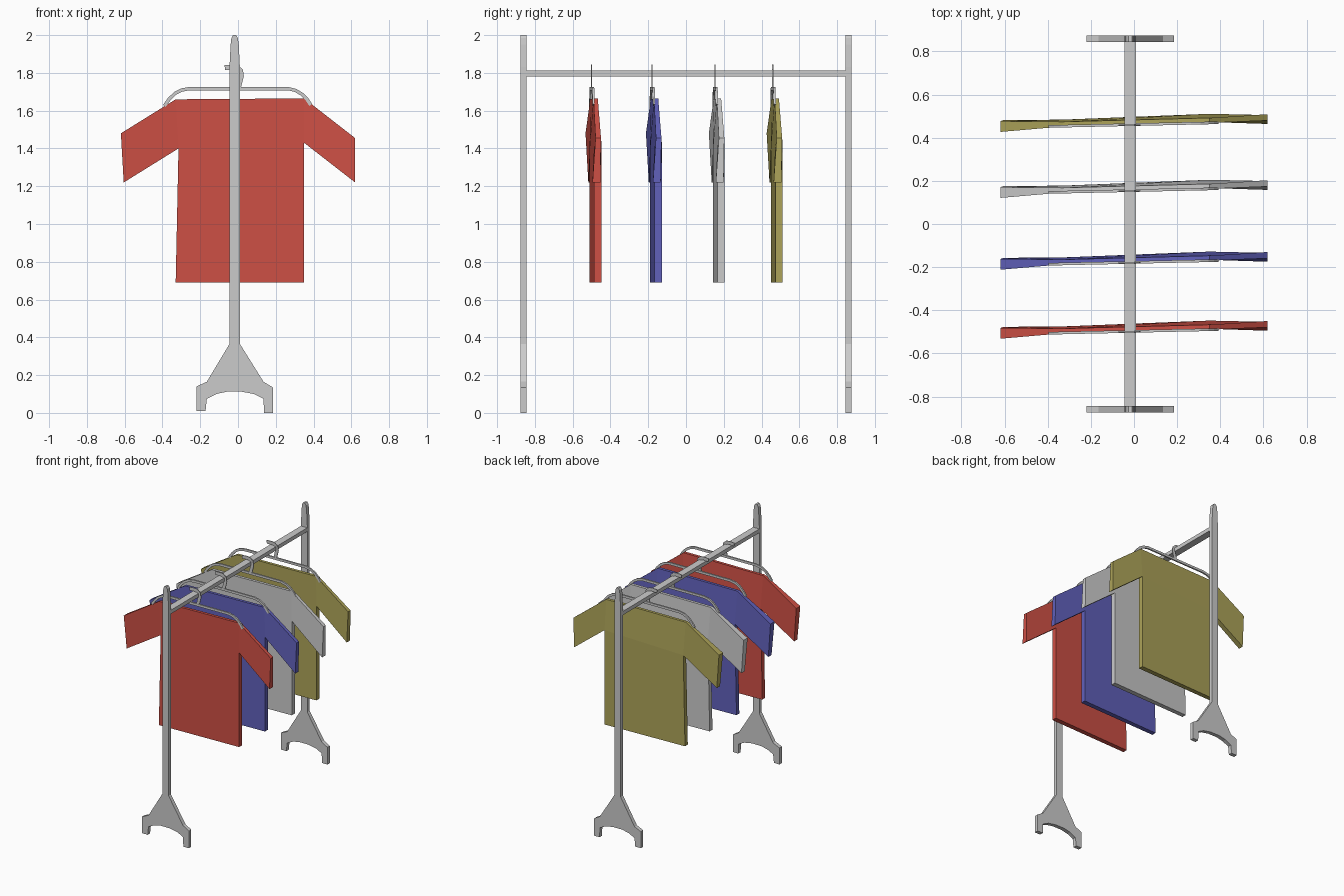
import bpy, bmesh, math
from mathutils import Vector

if "Cube" in bpy.data.objects:
    bpy.data.objects.remove(bpy.data.objects["Cube"])


def finish(name, bm, color=None):
    bmesh.ops.recalc_face_normals(bm, faces=bm.faces)
    me = bpy.data.meshes.new(name)
    bm.to_mesh(me)
    bm.free()
    ob = bpy.data.objects.new(name, me)
    bpy.context.collection.objects.link(ob)
    if color:
        mat = bpy.data.materials.new(name + "_cloth")
        mat.diffuse_color = (*color, 1)
        mat.use_nodes = True
        mat.node_tree.nodes["Principled BSDF"].inputs["Base Color"].default_value = mat.diffuse_color
        me.materials.append(mat)
    return ob


def slab(name, pts, faces, color=None, shift=0.0):
    """Closed sheet: pts are (x, z, y_front, y_back), faces index the front."""
    bm = bmesh.new()
    front = [bm.verts.new((x, yf + shift, z)) for x, z, yf, yb in pts]
    back = [bm.verts.new((x, yb + shift, z)) for x, z, yf, yb in pts]
    edges = [(f[i], f[(i + 1) % len(f)]) for f in faces for i in range(len(f))]
    for f in faces:
        bm.faces.new([front[i] for i in f])
        bm.faces.new([back[i] for i in reversed(f)])
    for a, b in edges:
        if (b, a) not in edges:      # outline only
            bm.faces.new((front[b], front[a], back[a], back[b]))
    return finish(name, bm, color)


def ribbon(name, path, width, thick, y, slope=0.0):
    """Flat strip following an (x, z) path."""
    p = [Vector(q) for q in path]
    left, right = [], []
    for i, q in enumerate(p):
        t = (p[min(i + 1, len(p) - 1)] - p[max(i - 1, 0)]).normalized()
        n = Vector((-t.y, t.x)) * width / 2
        left.append(q + n)
        right.append(q - n)
    pts = [(q.x, q.y, y + slope * q.x - thick / 2, y + slope * q.x + thick / 2)
           for q in left + right]
    k = len(p)
    return slab(name, pts, [(i, k + i, k + i + 1, i + 1) for i in range(k - 1)])


# End stands: post with rounded tip and two-footed base
CX = -0.017
profile = [(-0.22, 0.01), (-0.172, 0.01), (-0.165, 0.075), (-0.115, 0.1), (-0.06, 0.112),
           (0.02, 0.112), (0.085, 0.1), (0.135, 0.075), (0.138, 0.0), (0.185, 0.0),
           (0.185, 0.135), (0.135, 0.165), (0.01, 0.365), (0.01, 1.83), (0.004, 1.95),
           (-0.001, 1.985), (-0.01, 2.0), (-0.026, 2.0), (-0.035, 1.985), (-0.039, 1.95),
           (-0.045, 1.83), (-0.045, 0.365), (-0.165, 0.165), (-0.22, 0.14)]
for name, y in (("front_stand", -0.86), ("back_stand", 0.86)):
    slab(name, [(x, z, y - 0.015, y + 0.015) for x, z in profile],
         [tuple(range(len(profile)))])

# Hanging rail
slab("rail", [(x, z, -0.855, 0.855) for x, z in
              ((-0.045, 1.782), (0.01, 1.782), (0.01, 1.812), (-0.045, 1.812))],
     [(0, 1, 2, 3)])

# Shirt outline (x, z, front y, back y)
shirt = [(-0.33, 1.66, -0.507, -0.485), (0.35, 1.665, -0.49, -0.467),    # shoulders
         (-0.315, 1.40, -0.51, -0.475), (0.35, 1.43, -0.486, -0.448),    # armpits
         (-0.33, 0.69, -0.51, -0.475), (0.35, 0.69, -0.486, -0.448),     # hem
         (-0.62, 1.48, -0.532, -0.482), (-0.605, 1.22, -0.517, -0.477),  # left cuff
         (0.62, 1.455, -0.479, -0.45), (0.62, 1.22, -0.495, -0.454)]     # right cuff
shirt_faces = [(4, 5, 3, 2), (2, 3, 1, 0), (7, 2, 0, 6), (3, 9, 8, 1)]

# Hanger arm and hook paths
arm = [(-0.39, 1.625), (-0.365, 1.66), (-0.335, 1.69), (-0.3, 1.709), (-0.255, 1.717),
       (0.265, 1.717), (0.305, 1.707), (0.34, 1.686), (0.365, 1.66), (0.385, 1.63)]
hook = [(0.0, 1.712), (0.008, 1.745), (0.018, 1.785), (0.014, 1.812), (-0.005, 1.828),
        (-0.03, 1.831), (-0.07, 1.828)]

garments = [("red", (0.62, 0.08, 0.06), 0.0), ("blue", (0.12, 0.12, 0.5), 0.32),
            ("grey", None, 0.653), ("yellow", (0.42, 0.37, 0.1), 0.959)]
for label, color, dy in garments:
    slab(label + "_shirt", shirt, shirt_faces, color, dy)
    ribbon(label + "_hanger_arm", arm, 0.018, 0.012, -0.498 + dy, 0.022)
    ribbon(label + "_hanger_hook", hook, 0.026, 0.006, -0.5 + dy)
